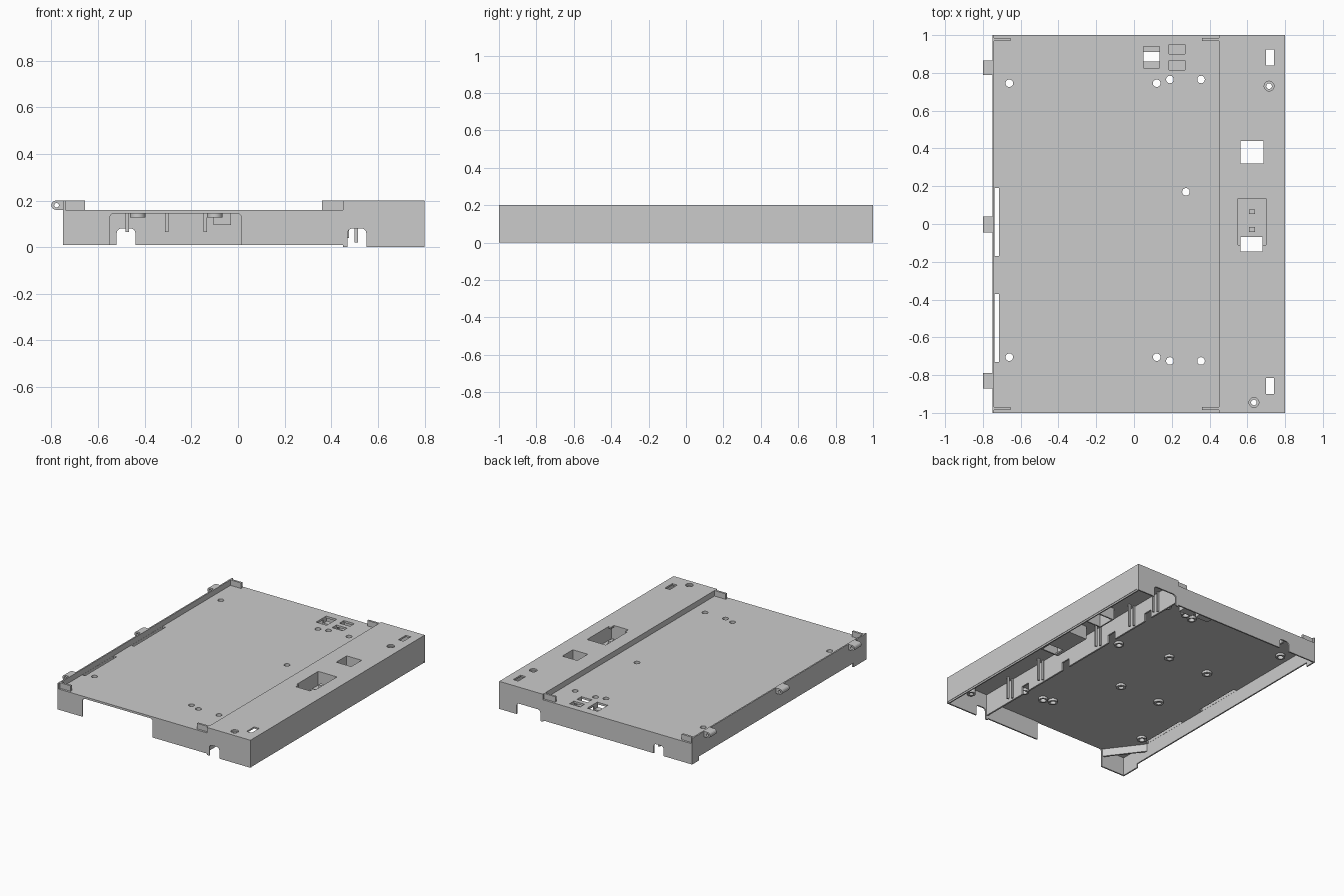
import bpy, bmesh, math
from mathutils import Vector

if "Cube" in bpy.data.objects:
    bpy.data.objects.remove(bpy.data.objects["Cube"], do_unlink=True)

grey = bpy.data.materials.new("light grey plastic")
grey.use_nodes = True
COLOUR = (0.6, 0.6, 0.6, 1)
grey.diffuse_color = COLOUR
grey.node_tree.nodes["Principled BSDF"].inputs["Base Color"].default_value = COLOUR


def extrude(bm, faces, offset):
    out = bmesh.ops.extrude_face_region(bm, geom=faces)["geom"]
    moved = [g for g in out if isinstance(g, bmesh.types.BMVert)]
    bmesh.ops.translate(bm, vec=Vector(offset), verts=moved)


def prism(bm, pts, axis, a, b):
    """Extrude a 2D outline along y (points are x, z) or z (points are x, y)."""
    place = (lambda u, v: (u, a, v)) if axis == "y" else (lambda u, v: (u, v, a))
    face = bm.faces.new([bm.verts.new(place(u, v)) for u, v in pts])
    extrude(bm, [face], (0, b - a, 0) if axis == "y" else (0, 0, b - a))


def rect(x0, x1, y0, y1):
    return [(x0, y0), (x1, y0), (x1, y1), (x0, y1)]


def circle(x, y, r, seg=24):
    ring = [2 * math.pi * i / seg for i in range(seg)]
    return [(x + r * math.cos(t), y + r * math.sin(t)) for t in ring]


def box(bm, x0, x1, y0, y1, z0, z1):
    prism(bm, rect(x0, x1, y0, y1), "z", z0, z1)


def panel(bm, outline, openings, z0, z1):
    """Flat sheet with openings: fill between the loops, then thicken."""
    edges = []
    for loop in [outline] + openings:
        vs = [bm.verts.new((x, y, z0)) for x, y in loop]
        edges += [bm.edges.new((v, vs[i - 1])) for i, v in enumerate(vs)]
    bmesh.ops.triangle_fill(bm, edges=edges, use_beauty=True, normal=(0, 0, 1))
    extrude(bm, bm.faces[:], (0, 0, z1 - z0))


def tube(bm, x, y, r_in, r_out, z0, z1, seg=24):
    verts = [bm.verts.new((x + r, y, z)) for r, z in
             ((r_in, z0), (r_out, z0), (r_out, z1), (r_in, z1))]
    edges = [bm.edges.new((verts[i], verts[(i + 1) % 4])) for i in range(4)]
    bmesh.ops.spin(bm, geom=verts + edges, cent=(x, y, 0), axis=(0, 0, 1),
                   angle=2 * math.pi, steps=seg, use_merge=True)


def arch(bm, x0, x1, top, y0, y1, r=0.02):
    """Opening with rounded upper corners, cut up from below the wall."""
    pts = [(x0, -0.1)]
    for cx, start in ((x0 + r, 180), (x1 - r, 90)):
        for i in range(6):
            t = math.radians(start - 18 * i)
            pts.append((cx + r * math.cos(t), top - r + r * math.sin(t)))
    prism(bm, pts + [(x1, -0.1)], "y", y0, y1)


def finish(bm, name):
    bmesh.ops.remove_doubles(bm, verts=bm.verts, dist=0.00001)
    bmesh.ops.recalc_face_normals(bm, faces=bm.faces)
    mesh = bpy.data.meshes.new(name)
    bm.to_mesh(mesh)
    bm.free()
    mesh.materials.append(grey)
    ob = bpy.data.objects.new(name, mesh)
    bpy.context.collection.objects.link(ob)
    return ob


def cut(ob, cutter):
    """Subtract the cutter, bake the result and discard the helper."""
    cutter.hide_render = True
    mod = ob.modifiers.new("openings", "BOOLEAN")
    mod.operation, mod.solver, mod.object = "DIFFERENCE", "EXACT", cutter
    bpy.context.view_layer.update()
    mesh = bpy.data.meshes.new_from_object(ob.evaluated_get(bpy.context.evaluated_depsgraph_get()))
    ob.modifiers.clear()
    ob.data = mesh
    bpy.data.objects.remove(cutter, do_unlink=True)


HOLES = [(-0.66, 0.745), (0.12, 0.745), (0.19, 0.765), (0.355, 0.765), (0.275, 0.17),
         (-0.66, -0.705), (0.12, -0.705), (0.19, -0.725), (0.355, -0.725)]
DECK_SCREWS = [(0.715, 0.73), (0.635, -0.945)]

# Main plate with screw holes, cable slots and connector windows
bm = bmesh.new()
panel(bm, rect(-0.742, 0.452, -0.991, 0.991),
      [circle(x, y, 0.02) for x, y in HOLES] +
      [rect(-0.739, -0.716, -0.17, 0.19), rect(-0.739, -0.716, -0.73, -0.37),
       rect(0.05, 0.135, 0.825, 0.94), rect(0.185, 0.27, 0.9, 0.95),
       rect(0.185, 0.27, 0.815, 0.865)], 0.145, 0.16)
finish(bm, "main_plate")

# Raised deck with screw recesses, end slots, square window and latch opening
bm = bmesh.new()
latch = [(0.565, -0.145), (0.68, -0.145), (0.68, -0.11), (0.7, -0.11),
         (0.7, 0.135), (0.55, 0.135), (0.55, -0.11), (0.565, -0.11)]
panel(bm, rect(0.45, 0.8, -0.991, 0.991),
      [circle(x, y, 0.026) for x, y in DECK_SCREWS] +
      [rect(0.7, 0.74, 0.84, 0.925), rect(0.7, 0.74, -0.9, -0.815),
       rect(0.565, 0.685, 0.32, 0.44), latch], 0.188, 0.2)
finish(bm, "raised_deck")

# Divider below the step, notched along its lower edge
bm = bmesh.new()
box(bm, 0.45, 0.462, -0.991, 0.991, 0.09, 0.19)
ends = [-0.991, -0.62, -0.55, -0.2, -0.13, 0.28, 0.35, 0.66, 0.73, 0.991]
for y0, y1 in zip(ends[::2], ends[1::2]):
    box(bm, 0.45, 0.462, y0, y1, 0.03, 0.09)
finish(bm, "divider")

# Outer wall with a slightly inset lower rim
bm = bmesh.new()
box(bm, 0.788, 0.8, -0.991, 0.991, 0.012, 0.19)
box(bm, 0.788, 0.797, -0.991, 0.991, 0, 0.012)
finish(bm, "outer_wall")

# Hinge-side wall with a foot at each end
bm = bmesh.new()
box(bm, -0.75, -0.74, -0.991, 0.991, 0.04, 0.2)
box(bm, -0.75, -0.74, -0.991, -0.85, 0.01, 0.04)
box(bm, -0.75, -0.74, 0.92, 0.991, 0.01, 0.04)
finish(bm, "hinge_wall")

# End walls
END = [(-0.75, 0.01), (0.45, 0.01), (0.45, 0), (0.8, 0), (0.8, 0.2), (0.45, 0.2),
       (0.45, 0.16), (-0.74, 0.16), (-0.74, 0.2), (-0.75, 0.2)]
for name, y, arches in (("front_wall", -0.995, ((-0.55, 0.015, 0.145), (0.47, 0.55, 0.08))),
                        ("back_wall", 0.995, ((-0.52, -0.44, 0.08), (0.47, 0.66, 0.08)))):
    bm = bmesh.new()
    prism(bm, END, "y", y - 0.005, y + 0.005)
    wall = finish(bm, name)
    bm = bmesh.new()
    for x0, x1, top in arches:
        arch(bm, x0, x1, top, y - 0.1, y + 0.1)
    cut(wall, finish(bm, "arch_cutter"))

# Guide tabs at the four corners of the plate
bm = bmesh.new()
for s in (-1, 1):
    y0, y1 = sorted((s * 0.97, s * 0.985))
    box(bm, -0.74, -0.655, y0, y1, 0.155, 0.2)
    box(bm, 0.36, 0.45, y0, y1, 0.155, 0.2)
finish(bm, "guide_tabs")

# Hinge lugs: rounded blocks with a pin hole
for i, (y0, y1) in enumerate(((-0.87, -0.79), (-0.045, 0.04), (0.79, 0.865))):
    bm = bmesh.new()
    pts = [(-0.745, 0.16), (-0.745, 0.2)]
    for k in range(9):
        t = math.radians(90 + 22.5 * k)
        pts.append((-0.78 + 0.02 * math.cos(t), 0.18 + 0.02 * math.sin(t)))
    prism(bm, pts, "y", y0, y1)
    lug = finish(bm, f"hinge_lug_{i + 1}")
    bm = bmesh.new()
    prism(bm, circle(-0.778, 0.18, 0.01, 16), "y", y0 - 0.05, y1 + 0.05)
    cut(lug, finish(bm, "pin_cutter"))

# Screw bosses under the plate and under the deck
bm = bmesh.new()
for x, y in HOLES:
    tube(bm, x, y, 0.02, 0.032, 0.128, 0.146)
for x in (-0.43, -0.1):
    for y in (-0.255, 0.25):
        tube(bm, x, y, 0.018, 0.033, 0.128, 0.146)
for x, y in DECK_SCREWS:
    tube(bm, x, y, 0.015, 0.03, 0.11, 0.189)
bosses = finish(bm, "screw_bosses")

# Latch pocket sunk into the deck, with two small posts
bm = bmesh.new()
box(bm, 0.54, 0.71, -0.07, 0.145, 0.09, 0.1)
for x in (0.54, 0.7):
    box(bm, x, x + 0.01, -0.155, 0.145, 0.09, 0.19)
for y in (-0.155, 0.135):
    box(bm, 0.55, 0.7, y, y + 0.01, 0.09, 0.19)
box(bm, 0.55, 0.565, -0.145, -0.07, 0.09, 0.1)
box(bm, 0.68, 0.7, -0.145, -0.07, 0.09, 0.1)
for y in (-0.03, 0.065):
    box(bm, 0.61, 0.64, y - 0.013, y + 0.013, 0.1, 0.15)
finish(bm, "latch_pocket")

# Collar below the square window
bm = bmesh.new()
for x in (0.555, 0.685):
    box(bm, x, x + 0.01, 0.31, 0.45, 0.1, 0.19)
for y in (0.31, 0.44):
    box(bm, 0.565, 0.685, y, y + 0.01, 0.1, 0.19)
finish(bm, "window_collar")

# Ledges below the connector openings
bm = bmesh.new()
for x0, x1, y0, y1 in ((0.04, 0.145, 0.815, 0.86), (0.04, 0.145, 0.91, 0.95),
                       (0.175, 0.28, 0.805, 0.875), (0.175, 0.28, 0.89, 0.96)):
    box(bm, x0, x1, y0, y1, 0.11, 0.12)
    box(bm, x0, x0 + 0.01, y0, y1, 0.12, 0.146)
    box(bm, x1 - 0.01, x1, y0, y1, 0.12, 0.146)
finish(bm, "connector_ledges")

# Stiffening ribs inside the back wall and posts along the divider
bm = bmesh.new()
for x in (-0.475, -0.305, -0.14):
    box(bm, x - 0.007, x + 0.007, 0.95, 0.991, 0.065, 0.146)
box(bm, -0.105, -0.03, 0.96, 0.991, 0.095, 0.146)
for y in (-0.72, -0.4, 0.2, 0.55, 0.8):
    box(bm, 0.461, 0.475, y, y + 0.012, 0.04, 0.189)
    box(bm, 0.5, 0.515, y, y + 0.012, 0.02, 0.189)
finish(bm, "ribs")

# Diagonal brace across the front hinge-side corner
bm = bmesh.new()
prism(bm, [(-0.57, -0.99), (-0.555, -0.99), (-0.74, -0.745), (-0.74, -0.765)], "z", 0.09, 0.146)
finish(bm, "corner_brace")

# Smooth the round bosses only, keeping sharp edges
bpy.ops.object.select_all(action="DESELECT")
bosses.select_set(True)
bpy.context.view_layer.objects.active = bosses
bpy.ops.object.shade_smooth_by_angle()
